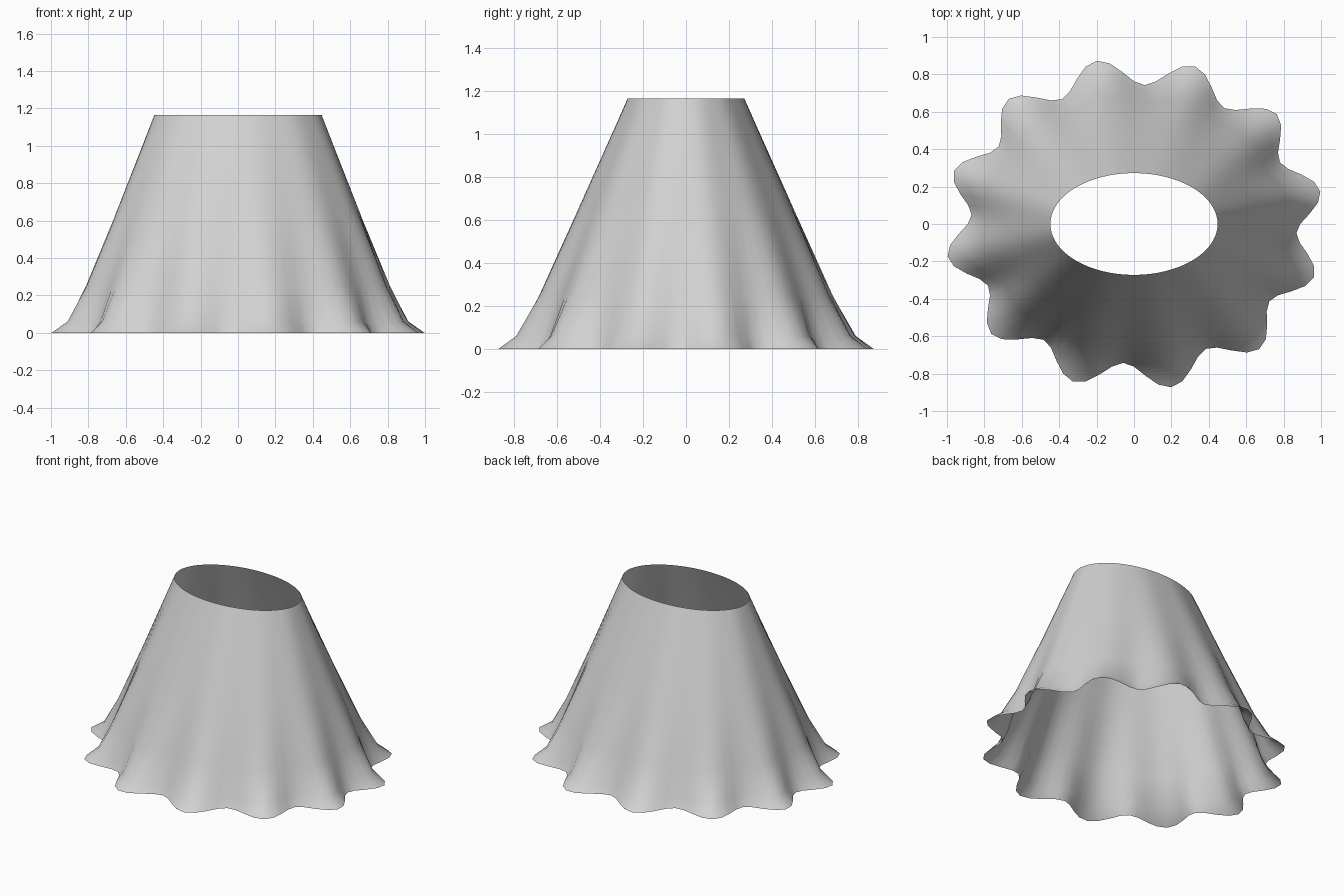
import bpy, bmesh
from math import sin, cos, pi, radians

cube = bpy.data.objects.get("Cube")
if cube:
    bpy.data.objects.remove(cube, do_unlink=True)

SEGMENTS, FOLDS = 96, 12
PHASE = radians(11.5)

# Rings from waist to hem: height, half width, half depth, fold depth
RINGS = [
    (1.165, 0.447, 0.272, 0.0),
    (0.66, 0.646, 0.499, 0.004),
    (0.25, 0.808, 0.677, 0.017),
    (0.06, 0.885, 0.762, 0.044),
    (0.0, 0.943, 0.817, 0.073),
]

# Cloth colour
cloth = bpy.data.materials.new("light grey cloth")
cloth.use_nodes = True
colour = (0.64, 0.64, 0.64, 1)
cloth.diffuse_color = colour
cloth.node_tree.nodes["Principled BSDF"].inputs["Base Color"].default_value = colour

# Open skirt: elliptical rings with folds that deepen toward the hem
bm = bmesh.new()
rows = []
for z, width, depth, fold in RINGS:
    row = []
    for i in range(SEGMENTS):
        t = 2 * pi * i / SEGMENTS
        wave = fold * cos(FOLDS * (t - PHASE))
        row.append(bm.verts.new(((width + wave) * cos(t), (depth + wave) * sin(t), z)))
    rows.append(row)

for upper, lower in zip(rows, rows[1:]):
    for i in range(SEGMENTS):
        j = (i + 1) % SEGMENTS
        face = bm.faces.new((lower[i], lower[j], upper[j], upper[i]))
        face.smooth = True

mesh = bpy.data.meshes.new("skirt")
bm.to_mesh(mesh)
bm.free()
mesh.materials.append(cloth)
skirt = bpy.data.objects.new("skirt", mesh)
bpy.context.collection.objects.link(skirt)
